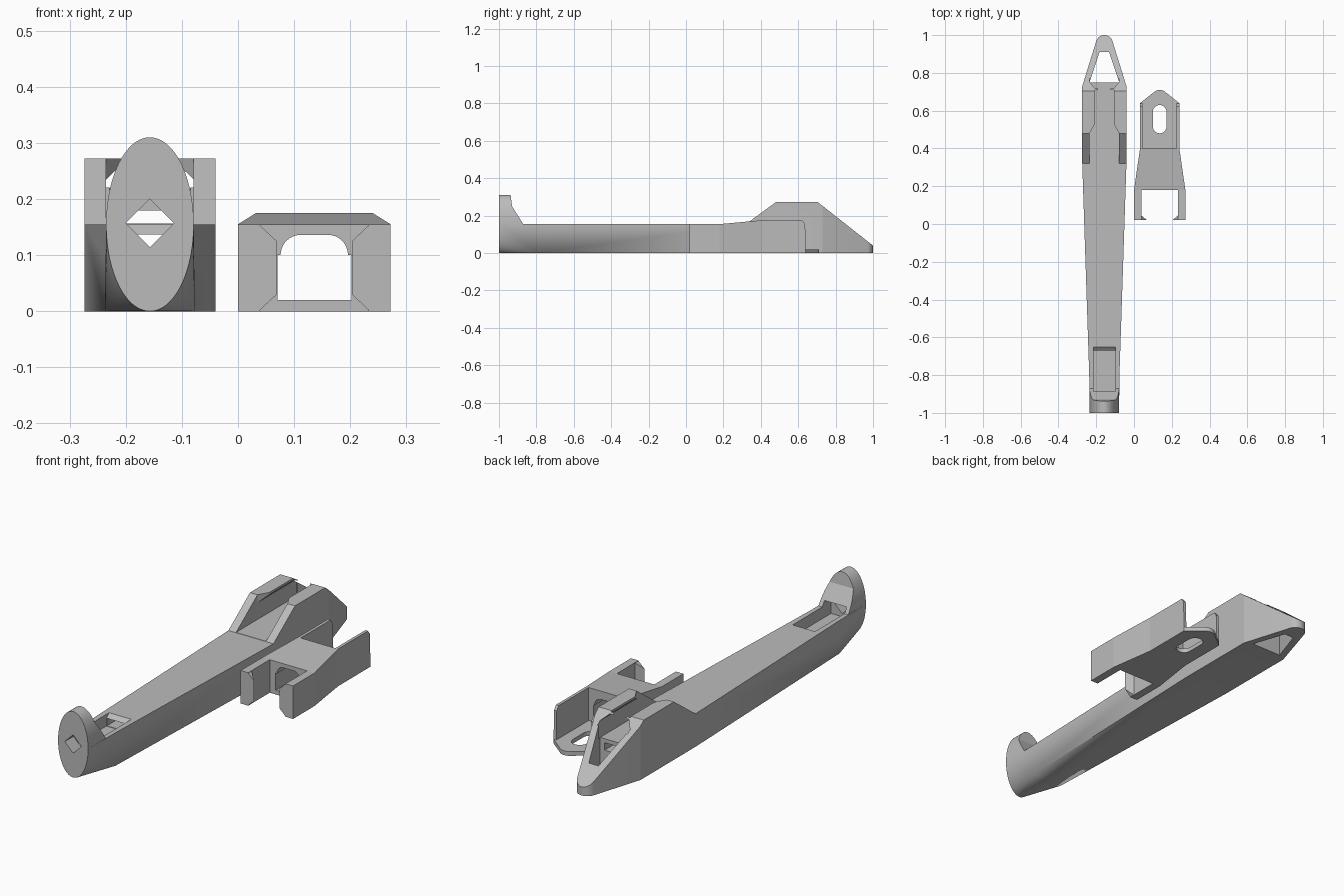
import bpy, bmesh
from math import sin, cos, pi, radians

cube = bpy.data.objects.get("Cube")
if cube:
    bpy.data.objects.remove(cube, do_unlink=True)

grey = bpy.data.materials.new("plain grey")
grey.use_nodes = True
grey.diffuse_color = (0.5, 0.5, 0.5, 1)
grey.node_tree.nodes["Principled BSDF"].inputs["Base Color"].default_value = (0.5, 0.5, 0.5, 1)


def finish(name, bm):
    bmesh.ops.recalc_face_normals(bm, faces=bm.faces)
    mesh = bpy.data.meshes.new(name)
    bm.to_mesh(mesh)
    bm.free()
    mesh.materials.append(grey)
    obj = bpy.data.objects.new(name, mesh)
    bpy.context.collection.objects.link(obj)
    return obj


def prism(name, pts, axis, a, b):
    """Extrude a 2D outline along an axis from a to b."""
    place = {"X": lambda p, h: (h, p[0], p[1]),
             "Y": lambda p, h: (p[0], h, p[1]),
             "Z": lambda p, h: (p[0], p[1], h)}[axis]
    bm = bmesh.new()
    low = [bm.verts.new(place(p, a)) for p in pts]
    high = [bm.verts.new(place(p, b)) for p in pts]
    bm.faces.new(low)
    bm.faces.new(high)
    for i in range(len(pts)):
        j = (i + 1) % len(pts)
        bm.faces.new((low[i], low[j], high[j], high[i]))
    return finish(name, bm)


def box(x, y0, y1, z0, z1):
    return prism("cutter", [(-x, y0), (x, y0), (x, y1), (-x, y1)], "Z", z0, z1)


def mirrored(half):
    """Close an outline by mirroring its right half."""
    return half + [(-x, y) for x, y in reversed(half) if abs(x) > 1e-6]


def arc(cx, cy, rx, ry, start, end, n):
    return [(cx + rx * cos(start + (end - start) * i / n),
             cy + ry * sin(start + (end - start) * i / n)) for i in range(n + 1)]


def combine(obj, other, how="DIFFERENCE"):
    mod = obj.modifiers.new("cut", "BOOLEAN")
    mod.operation, mod.solver, mod.object = how, "EXACT", other
    bpy.context.view_layer.objects.active = obj
    bpy.ops.object.modifier_apply(modifier=mod.name)
    bpy.data.objects.remove(other, do_unlink=True)


# Long arm: plan outline trimmed by its side profile
plan = mirrored([(0.08, -0.8), (0.117, 0.32), (0.117, 0.73)]
                + arc(0, 0.955, 0.045, 0.045, radians(20), pi / 2, 8))
arm = prism("long_arm", plan, "Z", -0.1, 0.4)
side = [(-0.8, 0), (1.1, 0), (1.1, 0.04), (1.0, 0.04), (0.705, 0.272),
        (0.48, 0.272), (0.32, 0.155), (-0.8, 0.155)]
combine(arm, prism("side", side, "X", -0.3, 0.3), "INTERSECT")

# Nose blending an oval into the rectangular arm
bm = bmesh.new()
for x, z in arc(0, 0.155, 0.078, 0.155, pi, 2 * pi, 48):
    bm.verts.new((x, -1, z))
for x in (-0.08, 0.08):
    for z in (0, 0.155):
        bm.verts.new((x, -0.8, z))
bmesh.ops.convex_hull(bm, input=bm.verts)
combine(arm, finish("nose", bm), "UNION")

# Upright oval disc with a swept back
disc = prism("disc", arc(0, 0.155, 0.078, 0.155, 0, 2 * pi, 96)[:-1], "Y", -1, -0.8)
sweep = [(-1.1, 0.1), (-0.87, 0.1), (-0.87, 0.155), (-0.93, 0.25), (-0.94, 0.33), (-1.1, 0.33)]
combine(disc, prism("sweep", sweep, "X", -0.3, 0.3), "INTERSECT")
combine(arm, disc, "UNION")

# Front pocket, diamond hole and inner passage
pocket = [(-0.935, 0.1), (-0.67, 0.1), (-0.67, 0.137), (-0.64, 0.164), (-0.64, 0.18), (-0.935, 0.18)]
combine(arm, prism("cutter", pocket, "X", -0.058, 0.058))
combine(arm, prism("cutter", [(0, 0.114), (0.043, 0.157), (0, 0.2), (-0.043, 0.157)],
                   "Y", -1.1, -0.9))
combine(arm, box(0.055, -0.7, 0.78, 0.102, 0.137))

# Rear channel: wide below, narrowing to a lipped slot above
combine(arm, prism("cutter", mirrored([(0.078, 0.156), (0.078, 0.235), (0.05, 0.262)]),
                   "Y", 0.2, 0.77))
mouth = mirrored([(0.078, 0.2), (0.078, 0.48), (0.05, 0.53), (0.05, 0.71)])
combine(arm, prism("cutter", mouth, "Z", 0.157, 0.4))
combine(arm, box(0.033, 0.69, 0.78, 0.22, 0.4))

# Tapered opening through the tail
combine(arm, prism("cutter", mirrored([(0.079, 0.75), (0.025, 0.91)]), "Z", -0.1, 0.4))
arm.location.x = -0.157

# Clip: plan outline trimmed by its side profile
plan = mirrored([(0.136, 0.02), (0.136, 0.18), (0.104, 0.4), (0.104, 0.64)]
                + arc(0, 0.665, 0.045, 0.045, radians(55), pi / 2, 6))
clip = prism("clip", plan, "Z", -0.1, 0.4)
side = [(0, 0), (0.8, 0), (0.8, 0.02), (0.64, 0.02), (0.637, 0.155), (0.622, 0.175),
        (0.4, 0.175), (0.18, 0.155), (0, 0.155)]
combine(clip, prism("side", side, "X", -0.3, 0.3), "INTERSECT")

# Gap between the legs, arched tunnel, open rear tray and slotted floor
combine(clip, box(0.097, -0.1, 0.18, -0.1, 0.4))
arch = mirrored([(0.066, 0.02), (0.066, 0.1), (0.06, 0.1)]
                + arc(0.025, 0.1, 0.035, 0.036, 0.1, pi / 2, 8))
combine(clip, prism("cutter", arch, "Y", 0.1, 0.45))
combine(clip, box(0.09, 0.4, 0.8, 0.02, 0.4))
slot = arc(0, 0.594, 0.036, 0.036, 0, pi, 12) + arc(0, 0.516, 0.036, 0.036, pi, 2 * pi, 12)
combine(clip, prism("cutter", slot, "Z", -0.1, 0.1))
clip.location.x = 0.136

# Hooked lips inside the leg ends
for label, s in (("left", 1), ("right", -1)):
    lip = prism(label + "_lip", [(s * 0.099, 0.02), (s * 0.067, 0.02), (s * 0.099, 0.047)],
                "Z", -0.1, 0.4)
    bevel = [(s * 0.099, 0), (s * 0.067, 0.03), (s * 0.067, 0.125), (s * 0.099, 0.155)]
    combine(lip, prism("bevel", bevel, "Y", -0.1, 0.2), "INTERSECT")
    lip.location.x = 0.136

# Smooth only the gently curved nose and disc
bpy.ops.object.select_all(action="DESELECT")
arm.select_set(True)
bpy.context.view_layer.objects.active = arm
bpy.ops.object.shade_smooth_by_angle(angle=radians(12))
